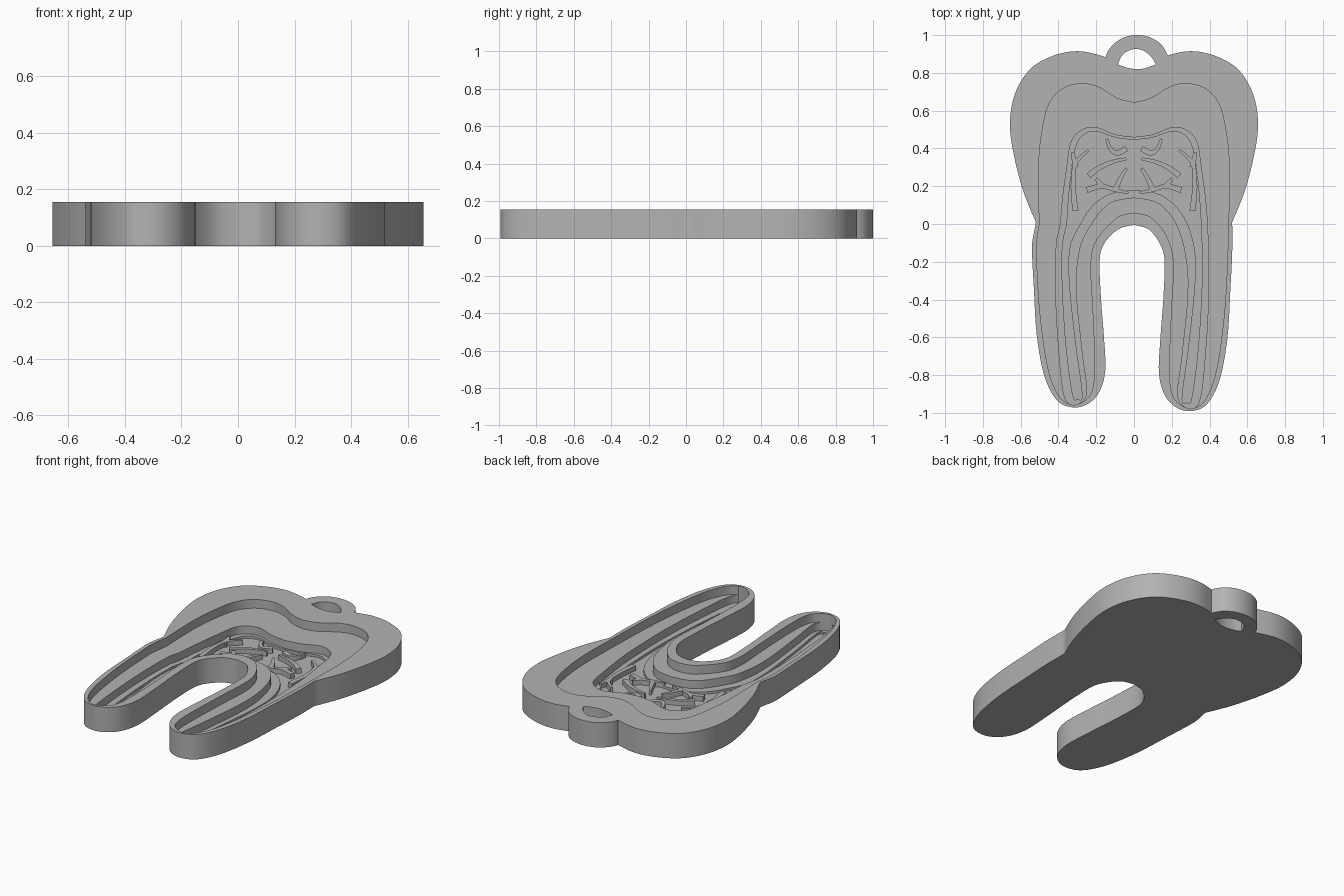
import bpy
import bmesh
from mathutils import Vector

if "Cube" in bpy.data.objects:
    bpy.data.objects.remove(bpy.data.objects["Cube"], do_unlink=True)

HEIGHT = 0.155
DENTIN_FLOOR = 0.1
PULP_FLOOR = 0.05
CANAL_FLOOR = 0.035
STEPS = 5

grey = bpy.data.materials.new("plain grey")
grey.use_nodes = True
colour = (0.45, 0.45, 0.45, 1)
grey.diffuse_color = colour
grey.node_tree.nodes["Principled BSDF"].inputs["Base Color"].default_value = colour


def smooth_path(points, closed=False):
    """Catmull-Rom curve through the points."""
    pts = [Vector(p) for p in points]
    n = len(pts)
    out = []
    for i in range(n if closed else n - 1):
        if closed:
            a, b, c, d = (pts[(i + k) % n] for k in (-1, 0, 1, 2))
        else:
            b, c = pts[i], pts[i + 1]
            a = pts[i - 1] if i else b
            d = pts[i + 2] if i + 2 < n else c
        for s in range(STEPS):
            t = s / STEPS
            out.append(b + (c - a) * t / 2 + (a * 2 - b * 5 + c * 4 - d) * t * t / 2
                       + (b * 3 - a - c * 3 + d) * t ** 3 / 2)
    return out if closed else out + [pts[-1]]


def other_side(p):
    """Mirror a point; the legs lean a little to one side."""
    lean = 0.02 * min(1, max(0, -p[1] / 0.1))
    return Vector((-p[0] - lean, p[1] * (0.98 if p[1] < 0 else 1)))


def symmetric(half):
    """Close a half outline that runs from top centre to bottom centre."""
    return half + [other_side(p) for p in reversed(half[1:-1])]


def plate(name, outline, bottom, top):
    """Extrude an outline into a solid plate."""
    bm = bmesh.new()
    face = bm.faces.new([bm.verts.new((p[0], p[1], bottom)) for p in outline])
    grown = bmesh.ops.extrude_face_region(bm, geom=[face])["geom"]
    for v in grown:
        if isinstance(v, bmesh.types.BMVert):
            v.co.z = top
    bmesh.ops.recalc_face_normals(bm, faces=bm.faces)
    mesh = bpy.data.meshes.new(name)
    bm.to_mesh(mesh)
    bm.free()
    mesh.materials.append(grey)
    obj = bpy.data.objects.new(name, mesh)
    bpy.context.collection.objects.link(obj)
    return obj


def combine(body, tool, operation):
    """Apply a boolean and remove the tool."""
    bpy.context.view_layer.objects.active = body
    mod = body.modifiers.new("shape", "BOOLEAN")
    mod.operation, mod.object, mod.solver = operation, tool, "EXACT"
    bpy.ops.object.modifier_apply(modifier=mod.name)
    bpy.data.objects.remove(tool, do_unlink=True)


def ribbon(path, width):
    """Outline of a tapered strand along a path."""
    pts = smooth_path(path)
    left, right = [], []
    for i, p in enumerate(pts):
        along = (pts[min(i + 1, len(pts) - 1)] - pts[max(i - 1, 0)]).normalized()
        side = Vector((-along.y, along.x)) * width * (1 - 0.6 * i / len(pts))
        left.append(p + side)
        right.append(p - side)
    return left + right[::-1]


# Tooth silhouette: crown, then leg, with a sharp corner between
crown = [(0, .83), (.17, .89), (.3, .915), (.43, .89), (.55, .82), (.63, .69),
         (.657, .53), (.635, .36), (.585, .17), (.52, .01)]
leg = [(.52, .01), (.52, -.15), (.51, -.35), (.495, -.6), (.455, -.82), (.39, -.95),
       (.31, -.99), (.23, -.975), (.165, -.91), (.132, -.79), (.14, -.6), (.155, -.4),
       (.162, -.2), (.14, -.11), (.08, -.03), (0, -.005)]
tooth = plate("tooth_body", symmetric(smooth_path(crown)[:-1] + smooth_path(leg)), 0, HEIGHT)

# Hanging loop with its half-moon hole
ring = [(.19, .85), (.175, .9), (.14, .955), (.08, .99), (.01, 1), (-.06, .985),
        (-.12, .94), (-.15, .88), (-.14, .8), (.15, .8)]
combine(tooth, plate("hanging_loop", smooth_path(ring, True), 0, HEIGHT), "UNION")
hole_top = [(-.085, .845), (-.065, .89), (-.03, .917), (.015, .927), (.06, .912),
            (.095, .88), (.115, .845)]
hole_bottom = [(.115, .845), (.06, .825), (.015, .82), (-.04, .828), (-.085, .845)]
hole = smooth_path(hole_top)[:-1] + smooth_path(hole_bottom)[:-1]
combine(tooth, plate("loop_hole", hole, -0.1, 0.3), "DIFFERENCE")

# Recesses, each one step deeper than the last
dentin = [(0, .642), (.09, .665), (.19, .725), (.28, .743), (.38, .715), (.45, .635),
          (.485, .5), (.505, .3), (.5, 0), (.49, -.3), (.47, -.55), (.43, -.8),
          (.37, -.94), (.3, -.975), (.23, -.945), (.195, -.87), (.19, -.7), (.2, -.45),
          (.21, -.2), (.17, -.06), (.09, .035), (0, .06)]
pulp = [(0, .458), (.1, .472), (.2, .51), (.27, .5), (.33, .44), (.355, .3),
        (.385, .05), (.395, -.3), (.38, -.65), (.34, -.955), (.235, -.93), (.255, -.7),
        (.285, -.4), (.28, -.2), (.23, -.01), (.13, .11), (0, .14)]
canal = [(0, .445), (.1, .458), (.2, .49), (.27, .47), (.31, .4), (.335, .25),
         (.355, 0), (.36, -.3), (.34, -.65), (.305, -.92), (.28, -.945), (.255, -.92),
         (.29, -.65), (.325, -.3), (.315, -.1), (.25, .06), (.14, .155), (0, .18)]
for name, half, floor in (("dentin_recess", dentin, DENTIN_FLOOR),
                          ("pulp_recess", pulp, PULP_FLOOR),
                          ("canal_recess", canal, CANAL_FLOOR)):
    combine(tooth, plate(name, symmetric(smooth_path(half)), floor, 0.3), "DIFFERENCE")

# Branching nerve strands raised from the pulp floor
strands = [
    [(.31, .07), (.322, .2), (.31, .32), (.24, .39)],
    [(.31, .3), (.325, .38)],
    [(.04, .4), (.09, .375), (.125, .4), (.145, .45)],
    [(.24, .255), (.18, .3), (.11, .33), (.04, .345)],
    [(.25, .18), (.17, .2), (.1, .18), (.03, .165)],
    [(.1, .18), (.075, .235), (.04, .295)],
    [(.17, .2), (.2, .24)],
]
for n, path in enumerate(strands):
    for side, route in (("left", path), ("right", [other_side(p) for p in path])):
        plate(f"nerve_{n + 1}_{side}", ribbon(route, 0.016), CANAL_FLOOR - 0.005, 0.065)

# Smooth the curved walls, keep the steps sharp
bpy.ops.object.select_all(action="DESELECT")
tooth.select_set(True)
bpy.context.view_layer.objects.active = tooth
bpy.ops.object.shade_smooth_by_angle(angle=0.5)
